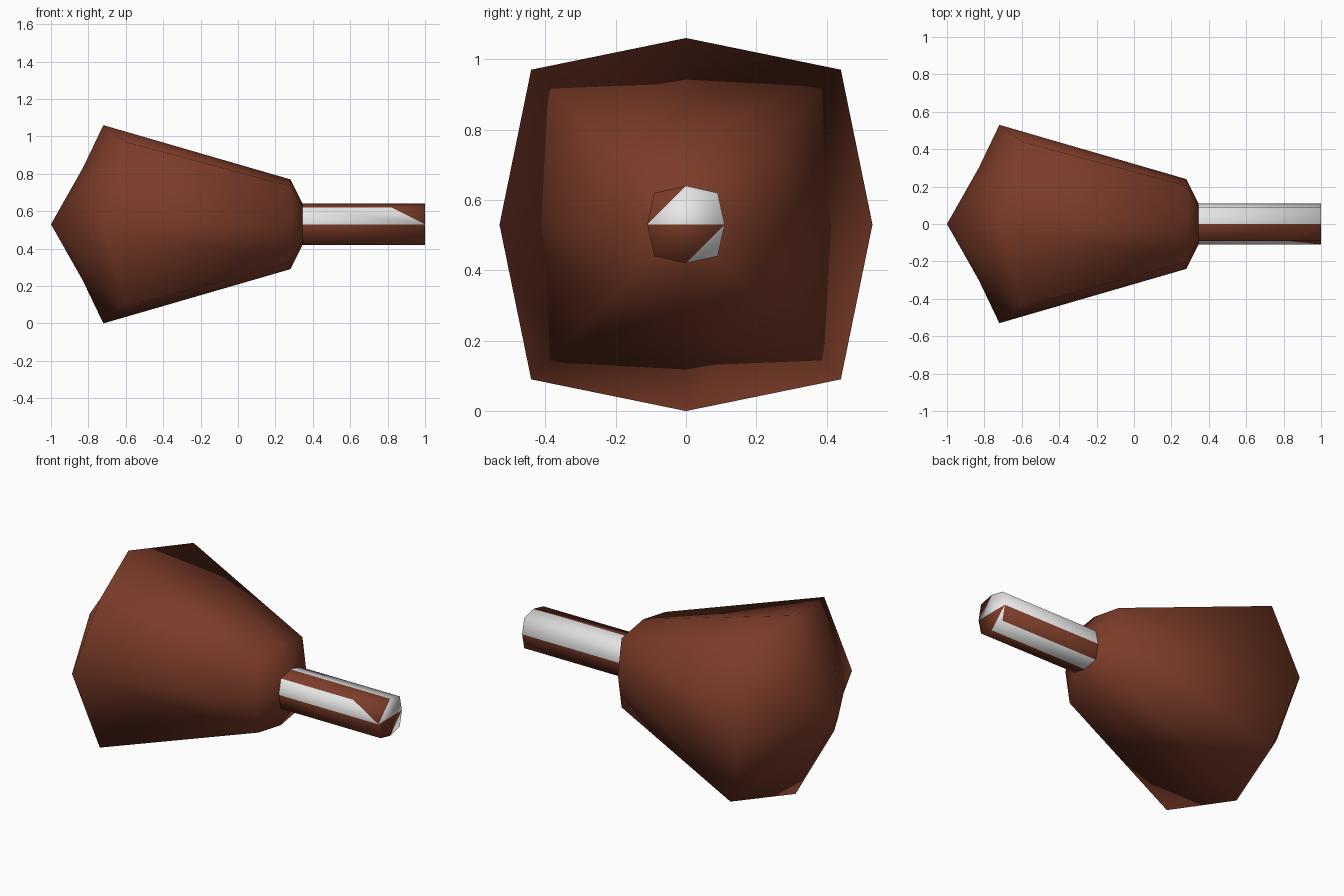
import bpy, bmesh

if "Cube" in bpy.data.objects:
    bpy.data.objects.remove(bpy.data.objects["Cube"])

CZ = 0.53  # height of the long axis


def material(name, rgb):
    m = bpy.data.materials.new(name)
    m.diffuse_color = (*rgb, 1)
    m.use_nodes = True
    m.node_tree.nodes["Principled BSDF"].inputs["Base Color"].default_value = m.diffuse_color
    return m


BROWN = material("roast_brown", (0.2, 0.045, 0.022))
WHITE = material("bone_white", (0.8, 0.8, 0.8))


def ring(bm, xa, a, xd, d):
    """Eight points around the long axis: four on the axes, four on the diagonals."""
    pts = []
    for k, (sy, sz) in enumerate([(1, 0), (1, 1), (0, 1), (-1, 1),
                                  (-1, 0), (-1, -1), (0, -1), (1, -1)]):
        x, r = (xd, d) if k % 2 else (xa, a)
        pts.append(bm.verts.new((x, sy * r, CZ + sz * r)))
    return pts


def finish(bm, name, mats):
    bmesh.ops.recalc_face_normals(bm, faces=bm.faces)
    for f in bm.faces:
        f.smooth = True
    me = bpy.data.meshes.new(name)
    bm.to_mesh(me)
    bm.free()
    for m in mats:
        me.materials.append(m)
    ob = bpy.data.objects.new(name, me)
    bpy.context.collection.objects.link(ob)
    return ob


# Meat: squarish eight-sided body with a pointed back
bm = bmesh.new()
rings = [ring(bm, *p) for p in [(-0.83, 0.30, -0.83, 0.205),
                                (-0.72, 0.53, -0.60, 0.44),
                                (0.28, 0.24, 0.28, 0.205),
                                (0.345, 0.11, 0.345, 0.09)]]
tip = bm.verts.new((-1, 0, CZ))
for k in range(8):
    n = (k + 1) % 8
    bm.faces.new((tip, rings[0][k], rings[0][n]))
    for p, q in zip(rings, rings[1:]):
        bm.faces.new((p[k], p[n], q[n], q[k]))
finish(bm, "meat", [BROWN])

# Bone: eight-sided shaft, coloured per side
bm = bmesh.new()
a = ring(bm, 0.345, 0.11, 0.345, 0.09)
b = ring(bm, 1.0, 0.11, 1.0, 0.09)
c = bm.verts.new((0.82, -0.09, CZ + 0.09))  # corner of the brown patch at the end
brown_sides = {2, 4, 5, 7}


def face(verts, brown):
    bm.faces.new(verts).material_index = 1 if brown else 0


for k in range(8):
    n = (k + 1) % 8
    if k == 2:
        face((a[2], a[3], c, b[3], b[2]), True)
    elif k == 3:
        face((a[3], a[4], b[4], c), False)
        face((c, b[4], b[3]), True)
    else:
        face((a[k], a[n], b[n], b[k]), k in brown_sides)

# Bone end
face((b[2], b[3], b[4]), True)
face((b[0], b[1], b[2], b[4]), False)
face((b[0], b[4], b[6]), True)
face((b[4], b[5], b[6]), True)
face((b[0], b[6], b[7]), False)
finish(bm, "bone", [WHITE, BROWN])
